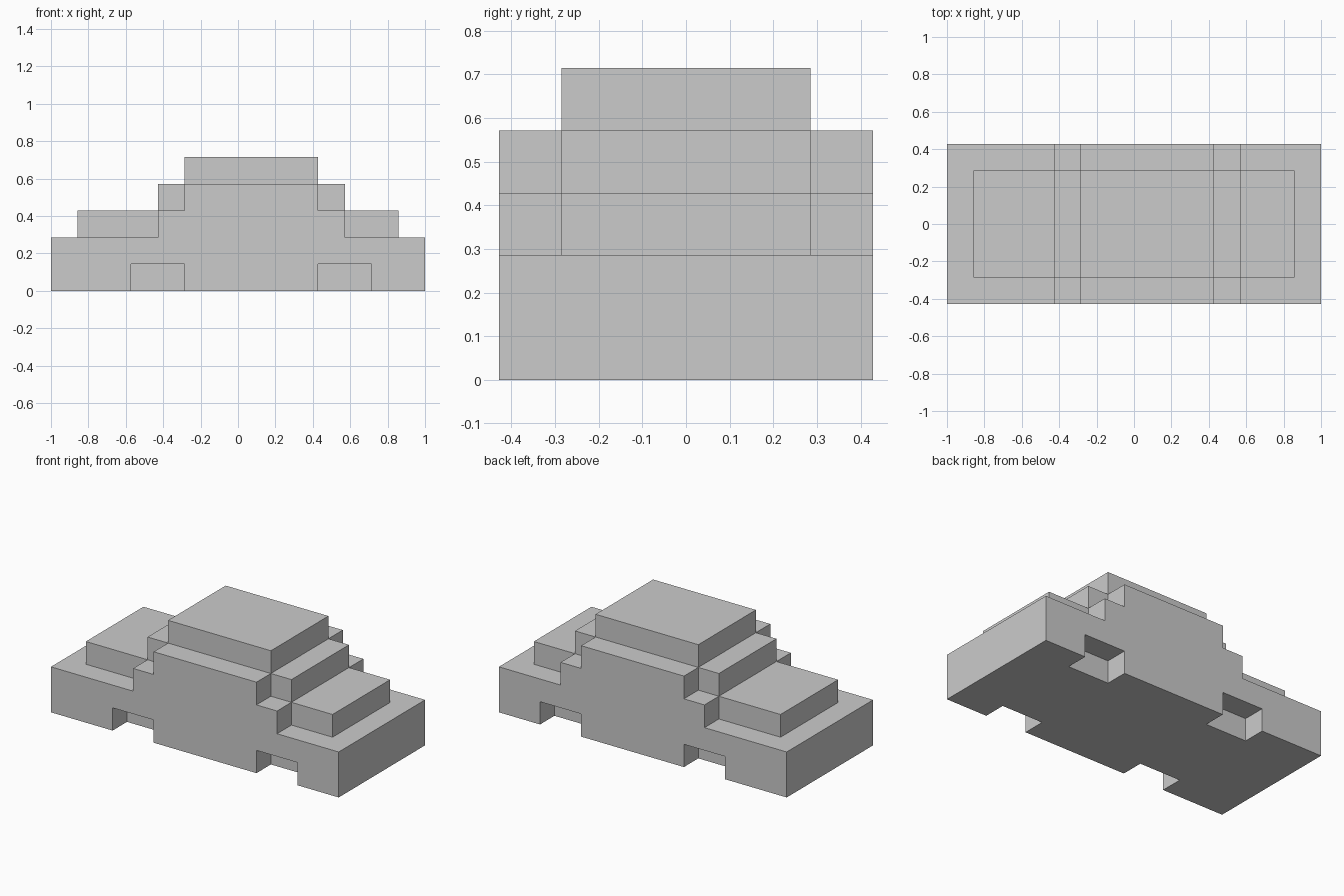
import bpy, bmesh
from itertools import product
from mathutils import Vector

if "Cube" in bpy.data.objects:
    bpy.data.objects.remove(bpy.data.objects["Cube"])

U = 1 / 7  # one block

# Solid parts as block ranges: x0, x1, half width, z0, z1
PARTS = {
    "chassis": (-7, 7, 3, 0, 2),
    "hood_and_trunk": (-6, 6, 2, 2, 3),
    "cabin_base": (-3, 4, 3, 2, 3),
    "windshields": (-3, 4, 2, 3, 4),
    "cabin_sides": (-2, 3, 3, 3, 4),
    "roof": (-2, 3, 2, 4, 5),
}
WHEEL_WELLS = [(-4, -2), (3, 5)]


def cells(x0, x1, half, z0, z1):
    return set(product(range(x0, x1), range(-half, half), range(z0, z1)))


solid = set()
for part in PARTS.values():
    solid |= cells(*part)

# Wheel wells: cut one block deep into both sides
for x0, x1 in WHEEL_WELLS:
    solid -= cells(x0, x1, 3, 0, 1) - cells(x0, x1, 2, 0, 1)

# Outer skin: a face wherever a block has no neighbour
bm = bmesh.new()
verts = {}


def vert(p):
    key = tuple(round(c) for c in p)
    if key not in verts:
        verts[key] = bm.verts.new(Vector(key) * U)
    return verts[key]


for cell in sorted(solid):
    for axis, sign in product(range(3), (-1, 1)):
        n = Vector((0, 0, 0))
        n[axis] = sign
        if tuple(round(c) for c in Vector(cell) + n) in solid:
            continue
        a = Vector((0, 0, 0))
        a[(axis + 1) % 3] = 1
        b = n.cross(a)
        mid = Vector(cell) + Vector((0.5, 0.5, 0.5)) + n / 2
        bm.faces.new([vert(mid + (s * a + t * b) / 2)
                      for s, t in ((-1, -1), (1, -1), (1, 1), (-1, 1))])

# Merge the blocks into clean flat panels
bmesh.ops.dissolve_limit(bm, angle_limit=0.01, verts=bm.verts[:], edges=bm.edges[:])

mesh = bpy.data.meshes.new("car_body")
bm.to_mesh(mesh)
bm.free()
bpy.context.collection.objects.link(bpy.data.objects.new("car_body", mesh))
